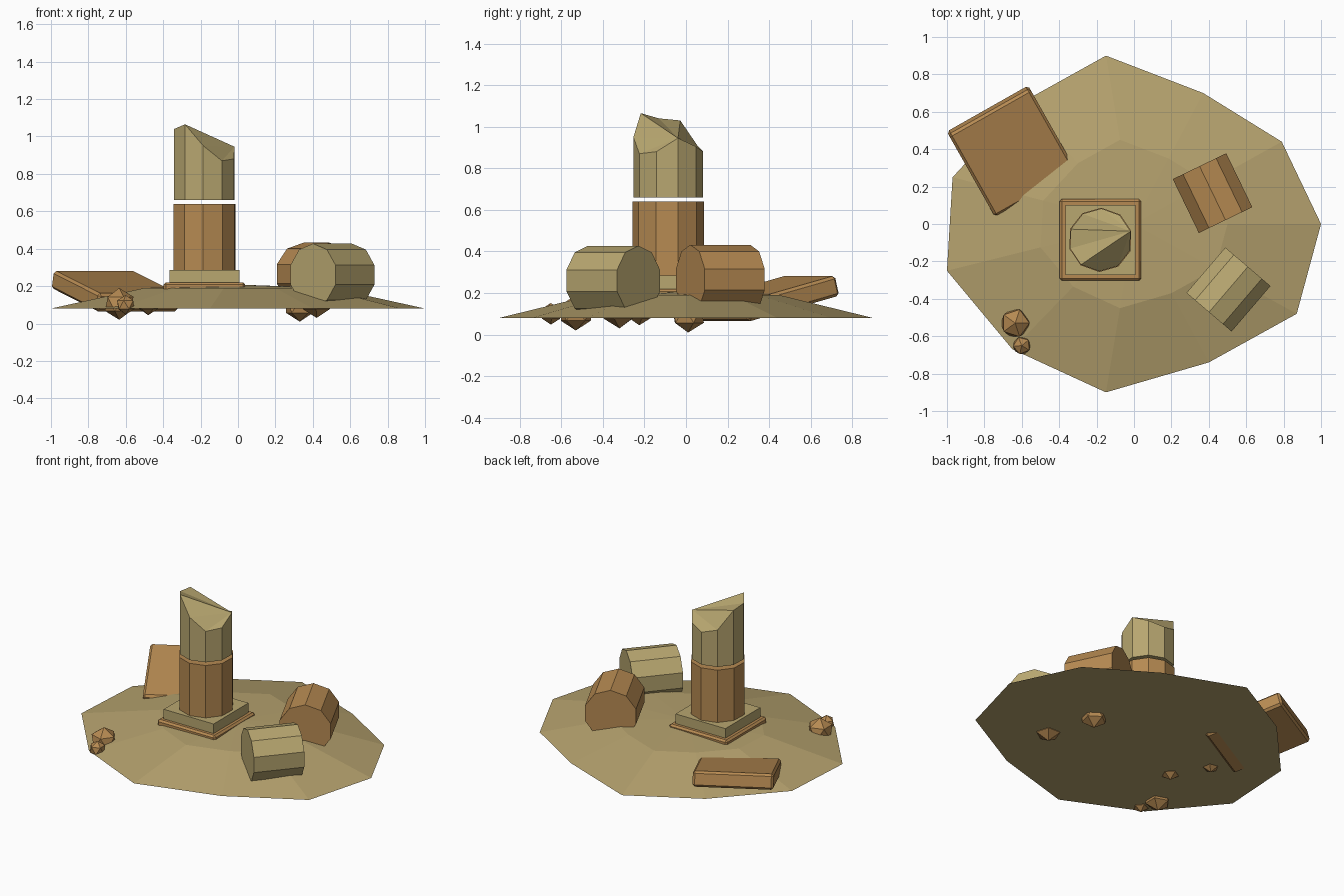
import bpy, bmesh, math
from mathutils import Matrix, Vector

if "Cube" in bpy.data.objects:
    bpy.data.objects.remove(bpy.data.objects["Cube"])


def material(name, rgb):
    m = bpy.data.materials.new(name)
    m.diffuse_color = (*rgb, 1)
    m.use_nodes = True
    m.node_tree.nodes["Principled BSDF"].inputs["Base Color"].default_value = m.diffuse_color
    return m


SAND = material("sand", (0.465, 0.361, 0.156))
PALE = material("pale stone", (0.479, 0.385, 0.162))
BROWN = material("brown stone", (0.468, 0.254, 0.084))


def finish(bm, name, mat, matrix=None, bevel=0):
    bmesh.ops.recalc_face_normals(bm, faces=bm.faces)
    me = bpy.data.meshes.new(name)
    bm.to_mesh(me)
    bm.free()
    me.materials.append(mat)
    ob = bpy.data.objects.new(name, me)
    bpy.context.collection.objects.link(ob)
    if matrix:
        ob.matrix_world = matrix
    if bevel:
        mod = ob.modifiers.new("bevel", "BEVEL")
        mod.width, mod.segments = bevel, 1
    return ob


def box(name, mat, size, matrix, bevel=0):
    bm = bmesh.new()
    bmesh.ops.create_cube(bm, size=1, matrix=Matrix.Diagonal((*size, 1)))
    return finish(bm, name, mat, matrix, bevel)


def prism(name, mat, radius, bottom, tops, start, matrix, fan=None):
    """Upright prism with one top height per corner."""
    bm = bmesh.new()
    n = len(tops)
    ring = [(radius * math.cos(start + i * math.tau / n),
             radius * math.sin(start + i * math.tau / n)) for i in range(n)]
    low = [bm.verts.new((x, y, bottom)) for x, y in ring]
    high = [bm.verts.new((x, y, z)) for (x, y), z in zip(ring, tops)]
    bm.faces.new(low[::-1])
    for i in range(n):
        j = (i + 1) % n
        bm.faces.new((low[i], low[j], high[j], high[i]))
    if fan is None:
        bm.faces.new(high)
    else:
        for k in range(1, n - 1):
            bm.faces.new((high[fan], high[(fan + k) % n], high[(fan + k + 1) % n]))
    return finish(bm, name, mat, matrix)


# Sand mound: irregular rim, raised inner ring, low peak, flat underside
rim = [(-0.15, 0.9), (0.37, 0.70), (0.79, 0.44), (1.0, 0.0), (0.87, -0.48),
       (0.40, -0.74), (-0.15, -0.9), (-0.65, -0.67), (-1.0, -0.25),
       (-0.97, 0.25), (-0.60, 0.65)]
bm = bmesh.new()
outer = [bm.verts.new((x, y, 0.08)) for x, y in rim]
inner = [bm.verts.new((x * 0.5, y * 0.5, 0.19)) for x, y in rim]
peak = bm.verts.new((0, 0, 0.208))
bm.faces.new(outer[::-1])
for i in range(len(rim)):
    j = (i + 1) % len(rim)
    bm.faces.new((outer[i], outer[j], inner[j], inner[i]))
    bm.faces.new((inner[i], inner[j], peak))
finish(bm, "mound", SAND)

# Standing column: two plinth slabs, whole lower drum, broken upper drum
cx, cy = -0.18, -0.085
box("plinth_base", BROWN, (0.436, 0.436, 0.06),
    Matrix.Translation((cx, cy, 0.19)), 0.012)
box("plinth_block", PALE, (0.374, 0.374, 0.065),
    Matrix.Translation((cx, cy, 0.2525)))
axis = Matrix.Translation((cx, cy, 0))
turn = math.radians(-20)
prism("lower_drum", BROWN, 0.172, 0.28, [0.64] * 10, turn, axis)
prism("upper_drum", PALE, 0.168, 0.66,
      [0.88, 0.945, 0.905, 0.88, 0.91, 1.03, 1.04, 1.065, 0.95, 0.87],
      turn, axis, fan=1)

# Fallen drums lying half buried, one corner straight up
for name, mat, loc, d in (
        ("fallen_drum_back", BROWN, (0.42, 0.165, 0.265), (0.435, -0.90, 0)),
        ("fallen_drum_front", PALE, (0.505, -0.35, 0.26), (0.65, 0.76, 0))):
    z = Vector(d).normalized()
    x = Vector((0, 0, 1))
    rot = Matrix((x, z.cross(x), z)).transposed().to_4x4()
    prism(name, mat, 0.167, -0.16, [0.16] * 10, 0, Matrix.Translation(loc) @ rot)

# Tilted slab sinking into the mound
tilt = (Matrix.Translation((-0.655, 0.39, 0.173))
        @ Matrix.Rotation(math.radians(29.5), 4, "Z")
        @ Matrix.Rotation(math.radians(14), 4, "X"))
box("fallen_slab", BROWN, (0.5, 0.52, 0.1), tilt, 0.014)

# Rubble stones
for i, (x, y, z, r) in enumerate((
        (-0.635, -0.53, 0.105, 0.085), (-0.60, -0.65, 0.10, 0.052),
        (-0.615, 0.0, 0.105, 0.055), (-0.48, -0.225, 0.105, 0.06),
        (0.42, -0.32, 0.115, 0.085), (0.33, 0.01, 0.095, 0.085))):
    bm = bmesh.new()
    bmesh.ops.create_icosphere(bm, subdivisions=1, radius=r)
    finish(bm, f"rubble_{i + 1}", BROWN,
           Matrix.Translation((x, y, z)) @ Matrix.Rotation(i * 0.7, 4, "Z"))
